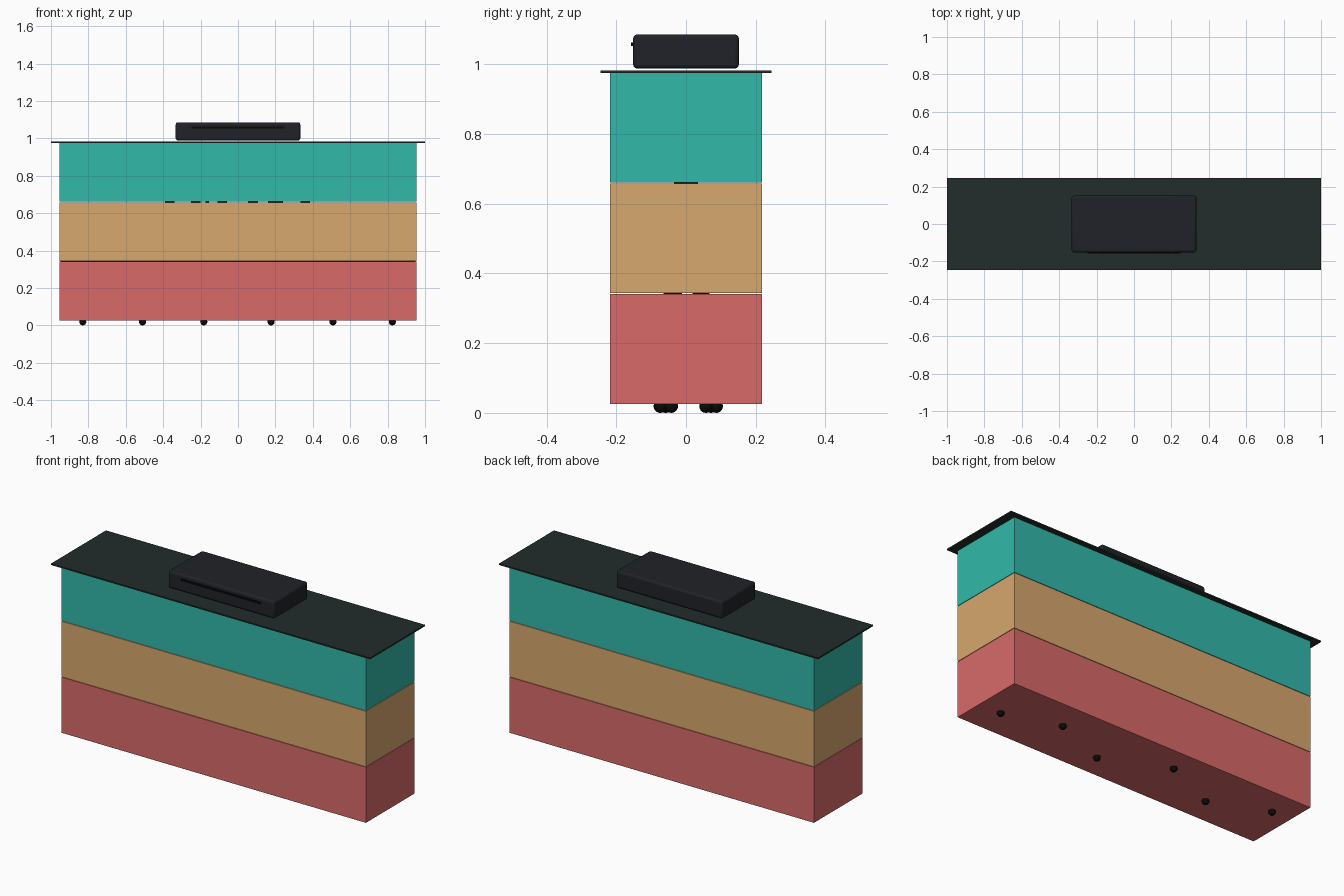
import bpy

if "Cube" in bpy.data.objects:
    bpy.data.objects.remove(bpy.data.objects["Cube"])


def material(name, rgb):
    m = bpy.data.materials.new(name)
    m.diffuse_color = (*rgb, 1)
    m.use_nodes = True
    m.node_tree.nodes["Principled BSDF"].inputs["Base Color"].default_value = m.diffuse_color
    return m


RED = material("red", (0.69, 0.145, 0.141))
TAN = material("tan", (0.69, 0.392, 0.156))
TEAL = material("teal", (0.032, 0.485, 0.402))
LID = material("dark_green", (0.016, 0.026, 0.024))
CASE = material("charcoal", (0.014, 0.016, 0.021))
BLACK = material("black", (0.003, 0.003, 0.003))


def box(name, x, y, z, mat, bevel=0):
    """Box from (min, max) ranges on each axis."""
    bpy.ops.mesh.primitive_cube_add(size=1, location=[sum(r) / 2 for r in (x, y, z)])
    ob = bpy.context.object
    ob.name = name
    ob.scale = [r[1] - r[0] for r in (x, y, z)]
    bpy.ops.object.transform_apply(location=False, rotation=False, scale=True)
    ob.data.materials.append(mat)
    if bevel:
        mod = ob.modifiers.new("rounded_edges", "BEVEL")
        mod.width, mod.segments = bevel, 3
        bpy.ops.object.shade_smooth_by_angle()
    return ob


# Three stacked blocks with hairline gaps
X, Y = (-0.955, 0.955), (-0.218, 0.218)
box("lower_block", X, Y, (0.026, 0.341), RED)
box("middle_block", X, Y, (0.344, 0.658), TAN)
box("upper_block", X, Y, (0.661, 0.975), TEAL)

# Long spacer rails between lower and middle blocks
for side, y in (("front", (-0.065, -0.012)), ("back", (0.018, 0.068))):
    box(f"spacer_rail_{side}", (-0.95, 0.95), y, (0.341, 0.344), BLACK)

# Short spacer pads between middle and upper blocks
for i, (x, w) in enumerate([(-0.365, 0.05), (-0.225, 0.05), (-0.165, 0.02),
                            (-0.085, 0.05), (0.08, 0.055), (0.2, 0.08), (0.36, 0.05)]):
    box(f"spacer_pad_{i + 1}", (x - w / 2, x + w / 2), (-0.035, 0.035), (0.658, 0.661), BLACK)

# Overhanging thin lid
box("lid", (-1, 1), (-0.246, 0.246), (0.975, 0.983), LID)

# Rounded console with a thin front strip
box("console", (-0.333, 0.333), (-0.152, 0.152), (0.988, 1.086), CASE, 0.012)
box("console_strip", (-0.248, 0.248), (-0.158, -0.148), (1.053, 1.063), BLACK)

# Staggered ball feet
for i, (x, y) in enumerate([(-0.83, 0.072), (-0.51, -0.058), (-0.183, 0.087),
                            (0.177, -0.074), (0.507, 0.057), (0.825, -0.042)]):
    bpy.ops.mesh.primitive_uv_sphere_add(segments=20, ring_count=12, radius=0.019,
                                         location=(x, y, 0.019))
    foot = bpy.context.object
    foot.name = f"foot_{i + 1}"
    foot.data.materials.append(BLACK)
    bpy.ops.object.shade_smooth()
